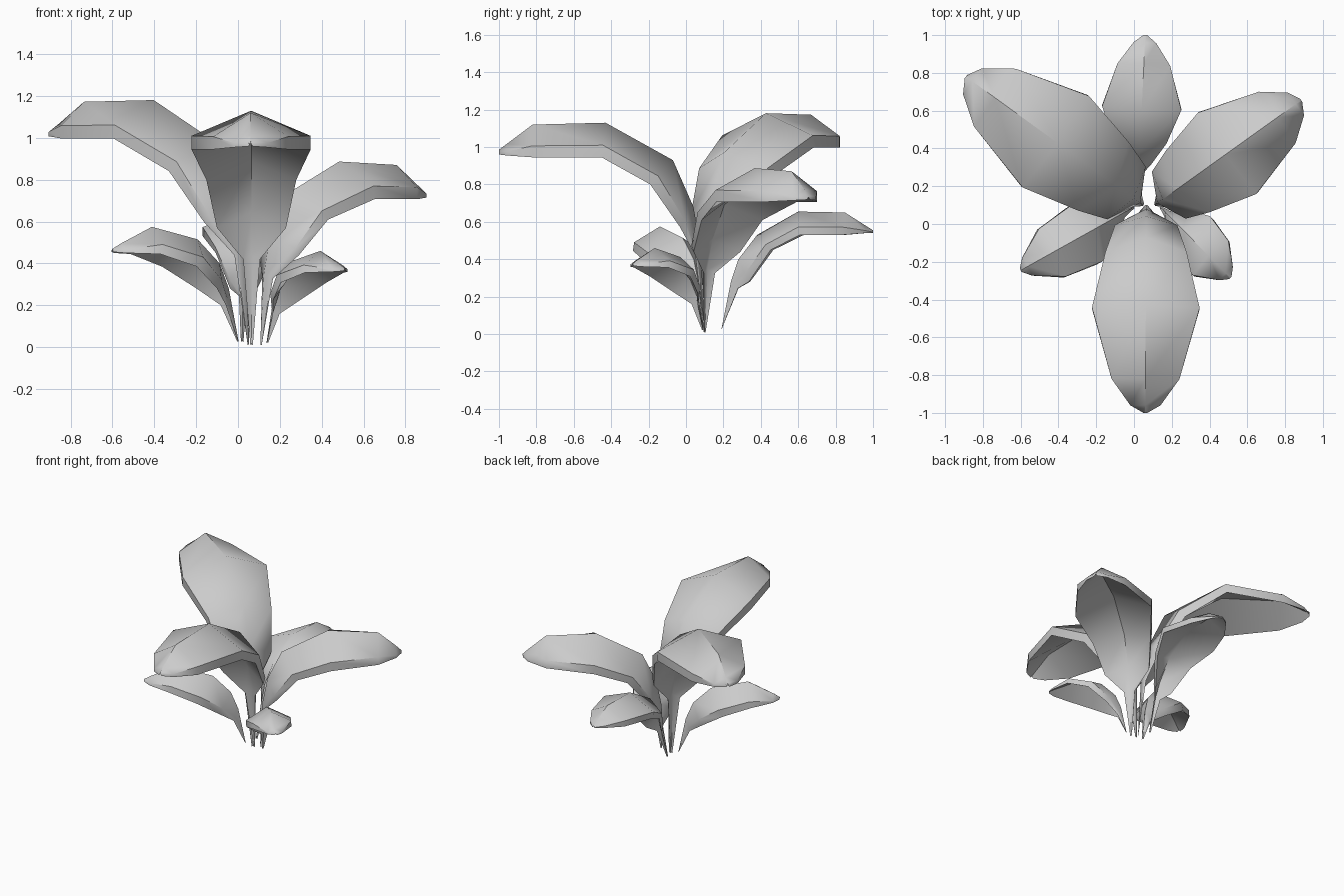
import bpy, bmesh
from math import radians
from mathutils import Vector

if "Cube" in bpy.data.objects:
    bpy.data.objects.remove(bpy.data.objects["Cube"])

# Leaf profiles, base to tip: ridge distance, ridge height, edge distance, edge height, half width
LARGE = [(0, .015, .0, .01, .006), (.02, .45, .05, .42, .04), (.06, .68, .13, .57, .165),
         (.17, .93, .29, .80, .215), (.53, 1.13, .55, .945, .285),
         (.92, 1.12, .92, .945, .18), (1.06, 1.015, 1.06, .955, .08), (1.1, .985, 1.1, .96, .01)]
BACK = [(0, .03, 0, .025, .006), (.05, .28, .09, .245, .02), (.09, .40, .15, .28, .065),
        (.19, .53, .27, .45, .14), (.41, .655, .43, .53, .21),
        (.66, .65, .65, .53, .14), (.77, .58, .77, .54, .06), (.81, .555, .81, .54, .01)]
SMALL = [(0, .03, 0, .025, .006), (.05, .28, .08, .20, .025), (.10, .40, .17, .28, .10),
         (.22, .515, .32, .385, .17), (.47, .575, .505, .445, .145),
         (.64, .495, .645, .45, .055), (.685, .47, .685, .455, .01)]


def leaf(name, profile, base, tip, height=1.0, width=1.0, sag=0.0):
    """Thick folded leaf: closed six-point sections swept from base to tip."""
    base, tip = Vector((*base, 0)), Vector((*tip, 0))
    run = tip - base
    length = profile[-1][0]
    along = run / length
    side = Vector((-run.y, run.x, 0)).normalized()
    bm = bmesh.new()
    rings = []
    for rd, rz, ed, ez, w in profile:
        rz = rz * height - sag * (rd / length) ** 8
        ez = ez * height - sag * min(1, 2 * ed / length)

        def point(t, s):
            d, z = ed + (rd - ed) * t, ez + (rz - ez) * t
            return bm.verts.new(base + along * d + side * (w * width * s) + Vector((0, 0, z)))
        # lower edge, upper edge, ridge, upper edge, lower edge, underside fold
        rings.append([point(0, 1), point(.35, 1), point(1, 0),
                      point(.35, -1), point(0, -1), point(.68, 0)])
    for a, b in zip(rings, rings[1:]):
        for i in range(6):
            j = (i + 1) % 6
            bm.faces.new((a[i], a[j], b[j], b[i]))
    bm.faces.new(rings[0])
    bm.faces.new(rings[-1])
    bmesh.ops.recalc_face_normals(bm, faces=bm.faces)
    me = bpy.data.meshes.new(name)
    bm.to_mesh(me)
    bm.free()
    ob = bpy.data.objects.new(name, me)
    bpy.context.collection.objects.link(ob)
    # soft blade, crisp midrib and rim
    bpy.ops.object.select_all(action='DESELECT')
    ob.select_set(True)
    bpy.context.view_layer.objects.active = ob
    bpy.ops.object.shade_smooth_by_angle(angle=radians(48))


# Tall leaves
leaf("front_leaf", LARGE, (.065, .10), (.06, -1.0))
leaf("left_back_leaf", LARGE, (.05, .10), (-.89, .78), 1.045, 1.05, -.01)
leaf("right_back_leaf", LARGE, (.11, .10), (.885, .655), .785, .93, .035)
leaf("back_leaf", BACK, (.02, .19), (.06, 1.0))
# Short lower leaves
leaf("left_front_leaf", SMALL, (.0, .09), (-.6, -.245))
leaf("right_front_leaf", SMALL, (.14, .09), (.51, -.285), .8, .9)
